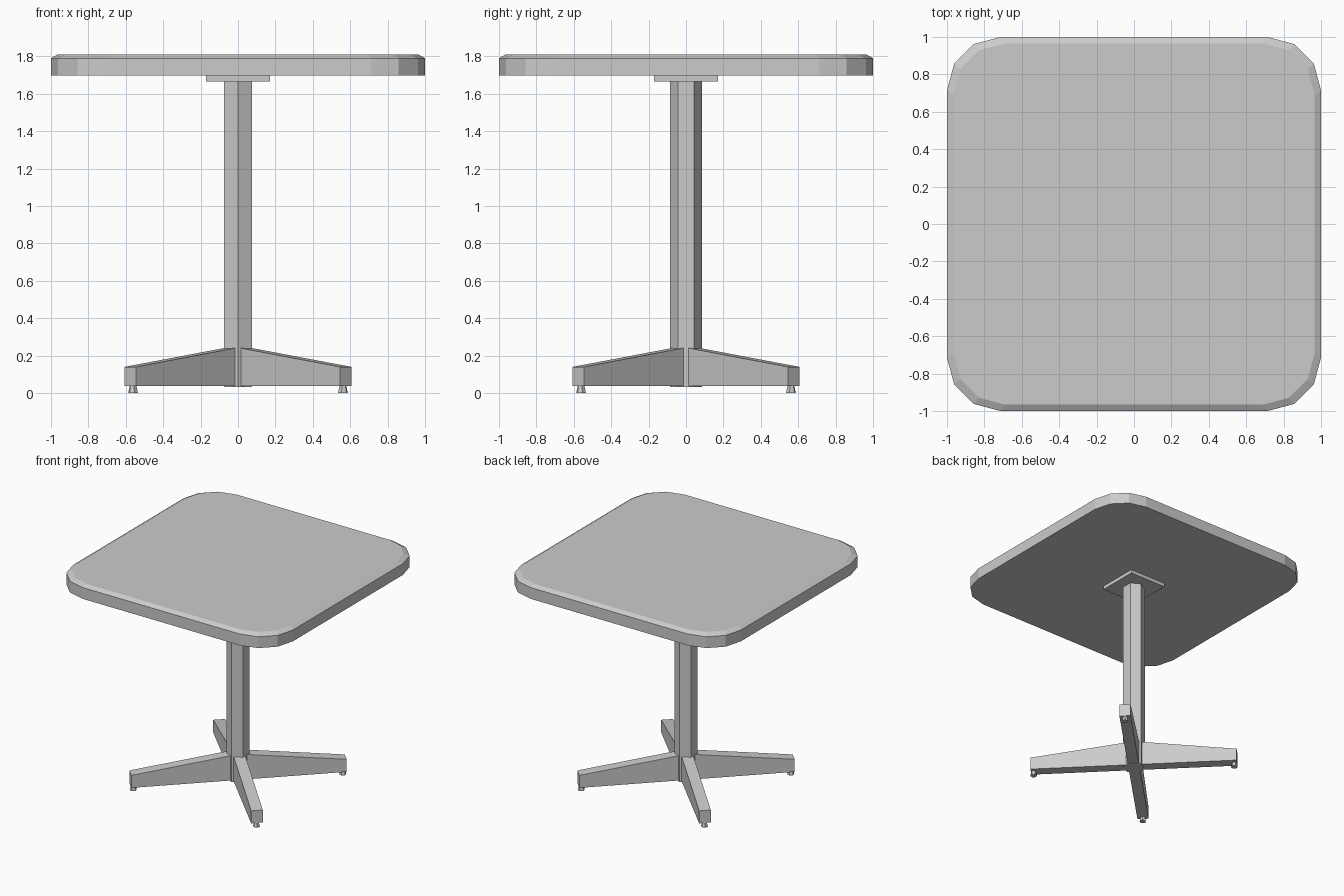
import bpy, bmesh
from math import sin, cos, pi, radians
from mathutils import Matrix

if "Cube" in bpy.data.objects:
    bpy.data.objects.remove(bpy.data.objects["Cube"])

GREY = (0.6, 0.6, 0.6, 1)
grey = bpy.data.materials.new("plain grey")
grey.use_nodes = True
grey.diffuse_color = GREY
grey.node_tree.nodes["Principled BSDF"].inputs["Base Color"].default_value = GREY


def loft(name, rings, matrix=Matrix()):
    """Join equal-sized rings of points into a closed, flat-shaded solid."""
    bm = bmesh.new()
    loops = [[bm.verts.new(p) for p in ring] for ring in rings]
    n = len(loops[0])
    for low, high in zip(loops, loops[1:]):
        for i in range(n):
            j = (i + 1) % n
            bm.faces.new((low[i], low[j], high[j], high[i]))
    bm.faces.new(loops[0][::-1])
    bm.faces.new(loops[-1])
    bmesh.ops.recalc_face_normals(bm, faces=bm.faces)
    bm.transform(matrix)
    mesh = bpy.data.meshes.new(name)
    bm.to_mesh(mesh)
    bm.free()
    mesh.materials.append(grey)
    obj = bpy.data.objects.new(name, mesh)
    bpy.context.collection.objects.link(obj)
    return obj


def polygon(radius, z, sides, start=0.0):
    return [(radius * cos(start + 2 * pi * i / sides),
             radius * sin(start + 2 * pi * i / sides), z) for i in range(sides)]


def rounded_square(scale, z, corner=0.286, steps=3):
    points = []
    for k, (sx, sy) in enumerate([(1, 1), (-1, 1), (-1, -1), (1, -1)]):
        for i in range(steps + 1):
            a = pi / 2 * (k + i / steps)
            points.append((scale * (sx * (1 - corner) + corner * cos(a)),
                           scale * (sy * (1 - corner) + corner * sin(a)), z))
    return points


# Table top with a chamfered upper rim
loft("table_top", [rounded_square(1, 1.697), rounded_square(1, 1.79),
                   rounded_square(0.966, 1.81)])

# Square mounting plate under the top
plate_r = 0.17 * 2 ** 0.5
loft("mounting_plate", [polygon(plate_r, z, 4, pi / 4) for z in (1.667, 1.697)])

# Hexagonal column
loft("column", [polygon(0.086, z, 6, pi / 2) for z in (0.033, 1.667)])

# Four tapered legs on the diagonals, each with a flared foot
profile = [(0, 0.037), (0.815, 0.037), (0.815, 0.14), (0, 0.249)]
for i, place in enumerate(["back_left", "back_right", "front_right", "front_left"]):
    turn = Matrix.Rotation(radians(45 + 90 * i), 4, "Z")
    loft("leg_" + place, [[(r, y, z) for r, z in profile] for y in (-0.044, 0.044)], turn)
    foot = turn @ Matrix.Translation((0.793, 0, 0))
    loft("foot_" + place, [polygon(0.027, 0, 6), polygon(0.019, 0.037, 6)], foot)
